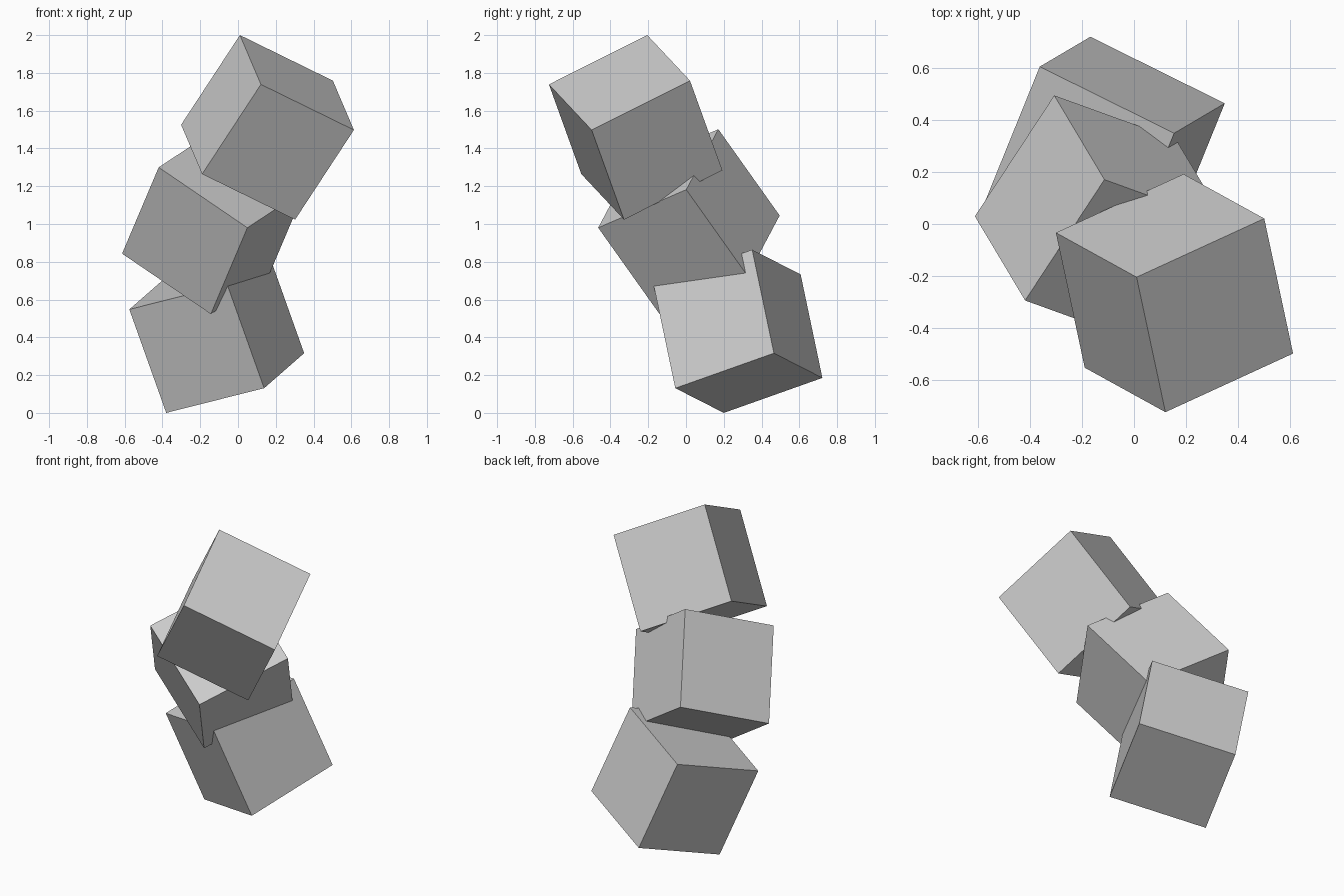
import bpy
from mathutils import Matrix, Vector

if "Cube" in bpy.data.objects:
    bpy.data.objects.remove(bpy.data.objects["Cube"])

SIDE = 0.593


def tilted_cube(name, corner, edge_a, edge_b):
    """Cube grown from one corner along two edges; the third edge is a x b."""
    x = Vector(edge_a).normalized()
    y = Vector(edge_b)
    y = (y - x * y.dot(x)).normalized()
    z = x.cross(y)
    bpy.ops.mesh.primitive_cube_add(size=SIDE)
    cube = bpy.context.object
    cube.name = name
    rotation = Matrix((x, y, z)).transposed().to_4x4()
    centre = Vector(corner) + (x + y + z) * SIDE / 2
    cube.matrix_world = Matrix.Translation(centre) @ rotation
    return cube


# Three equal cubes stacked in a leaning, tumbling pile
tilted_cube("bottom_cube", (-0.38, 0.20, 0.0), (0.515, -0.255, 0.13), (0.215, 0.525, 0.187))
tilted_cube("middle_cube", (-0.42, -0.295, 1.30), (0.47, -0.17, -0.32), (-0.19, 0.325, -0.463))
tilted_cube("top_cube", (0.01, -0.205, 2.0), (0.49, 0.225, -0.24), (0.11, -0.52, -0.26))
